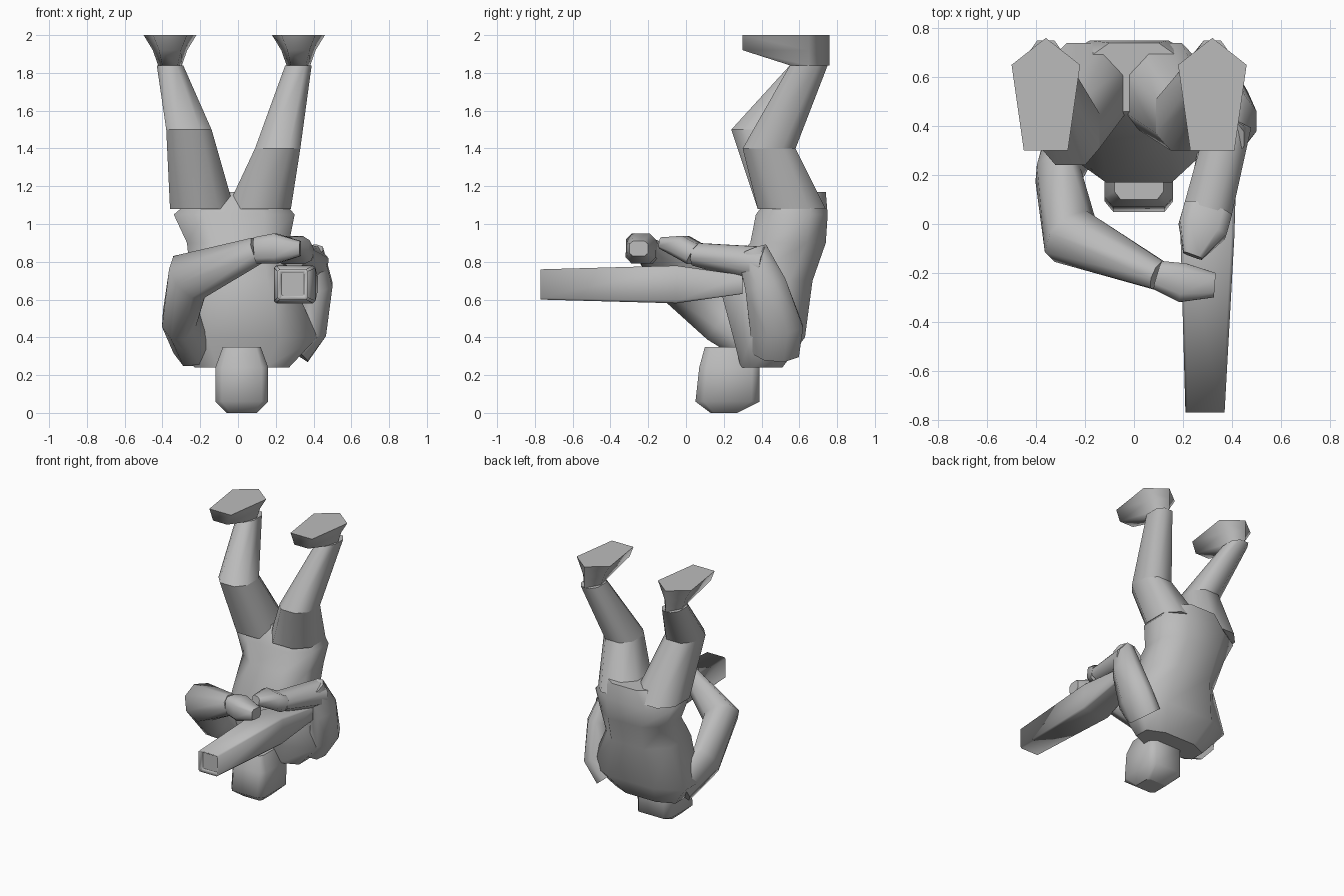
import bpy, bmesh
from mathutils import Vector

default_cube = bpy.data.objects.get("Cube")
if default_cube:
    bpy.data.objects.remove(default_cube)

plain_grey = bpy.data.materials.new("plain_grey")
plain_grey.use_nodes = True
shader = plain_grey.node_tree.nodes["Principled BSDF"]
plain_grey.diffuse_color = (.5, .5, .5, 1)
shader.inputs["Base Color"].default_value = plain_grey.diffuse_color

SIDEWAYS, BACKWARD, UPWARD = Vector((1, 0, 0)), Vector((0, 1, 0)), Vector((0, 0, 1))


def skin(name, rings):
    """Join rings of points into one closed, smooth part with flat ends."""
    bm = bmesh.new()
    loops = [[bm.verts.new(point) for point in ring] for ring in rings]
    for lower, upper in zip(loops, loops[1:]):
        for index in range(len(lower)):
            before = index - 1
            side = bm.faces.new((lower[before], lower[index], upper[index], upper[before]))
            side.smooth = True
    bm.faces.new(loops[0])
    bm.faces.new(loops[-1])
    bmesh.ops.recalc_face_normals(bm, faces=bm.faces)
    mesh = bpy.data.meshes.new(name)
    bm.to_mesh(mesh)
    bm.free()
    mesh.materials.append(plain_grey)
    part = bpy.data.objects.new(name, mesh)
    bpy.context.collection.objects.link(part)


def section(centre, across, along, chamfer):
    """Rectangle with chamfered corners, spanned by two half axes."""
    keep = 1 - chamfer
    quarter = [(1, keep), (keep, 1)]
    half = quarter + [(-a, b) for a, b in reversed(quarter)]
    whole = half + [(-a, -b) for a, b in half]
    return [Vector(centre) + across * a + along * b for a, b in whole]


def stack(name, stations, chamfer=.5, across=SIDEWAYS, along=BACKWARD):
    """Loft through parallel sections: centre, half width, half depth."""
    skin(name, [section(centre, across * width, along * depth, chamfer)
                for centre, width, depth in stations])


def limb(name, stations, reference=UPWARD, chamfer=.6):
    """Loft through sections that turn with the path."""
    path = [Vector(centre) for centre, width, depth in stations]
    rings = []
    for index, (centre, width, depth) in enumerate(stations):
        following = path[min(index + 1, len(path) - 1)]
        heading = (following - path[max(index - 1, 0)]).normalized()
        across = heading.cross(reference).normalized()
        along = across.cross(heading)
        rings.append(section(centre, across * width, along * depth, chamfer))
    skin(name, rings)


# Inverted body, from the shoulders up to the hips
stack("torso", [
    ((.02, .4, .24), .25, .11),
    ((.03, .44, .4), .39, .19),
    ((.02, .42, .7), .27, .25),
    ((0, .54, .9), .27, .2),
    ((-.02, .56, 1.05), .32, .19),
    ((0, .6, 1.17), .2, .14),
])

# Head resting on its crown
stack("head", [
    ((.02, .2, 0), .08, .07),
    ((.02, .22, .06), .14, .17),
    ((.02, .23, .24), .14, .16),
    ((.02, .23, .35), .1, .13),
], chamfer=.25)


def foot(name, middle):
    """Five-sided sole with the heel in a point, narrowing to the ankle."""
    heel, ball, toe = (0, .76), (.14, .65), (.09, .3)
    outline = [heel, ball, toe] + [(-x, y) for x, y in (toe, ball)]
    rings = []
    for height, spread, front in ((1.84, .45, .55), (1.92, .65, .3), (2, 1, .3)):
        rings.append([Vector((middle + x * spread, max(y, front), height))
                      for x, y in outline])
    skin(name, rings)


# Legs: the two sides differ only in how far the knee is bent
for side, direction, knee_x, knee_y, knee_z in (
        ("right", -1, -.26, .38, 1.5), ("left", 1, .21, .44, 1.4)):
    ankle_x = direction * .34 - .02
    hip = ((direction * .15 - .04, .56, 1.08), .17, .18)
    knee = ((knee_x, knee_y, knee_z), .12, .14)
    ankle = ((ankle_x, .65, 1.84), .07, .1)
    stack(side + "_thigh", [hip, knee])
    stack(side + "_shin", [knee, ankle])
    foot(side + "_foot", ankle_x)

# Right arm, reaching across the front from a broad shoulder
right_wrist = ((.1, -.21, .86), .06, .07)
limb("right_arm", [
    ((-.22, .42, .36), .12, .13),
    ((-.31, .2, .5), .09, .14),
    ((-.26, -.05, .72), .12, .13),
    right_wrist,
])
limb("right_hand", [
    right_wrist,
    ((.2, -.24, .87), .08, .08),
    ((.33, -.25, .87), .05, .04),
], chamfer=.4)

# Left arm, folded above the held block
limb("left_upper_arm", [
    ((.3, .47, .33), .13, .09),
    ((.39, .48, .44), .14, .08),
    ((.42, .42, .68), .11, .08),
    ((.39, .35, .86), .08, .06),
], reference=SIDEWAYS)
left_wrist = ((.3, .05, .84), .1, .06)
limb("left_forearm", [((.39, .41, .78), .09, .1), left_wrist])
limb("left_hand", [
    left_wrist,
    ((.28, -.02, .88), .1, .06),
    ((.24, -.13, .9), .04, .03),
], chamfer=.4)

# Long block pointing forward, with a shallow recess in its front end
stack("held_block", [
    ((.29, -.75, .68), .06, .06),
    ((.29, -.77, .68), .08, .08),
    ((.3, -.05, .68), .11, .1),
    ((.34, .3, .68), .08, .05),
], chamfer=.12, along=UPWARD)
